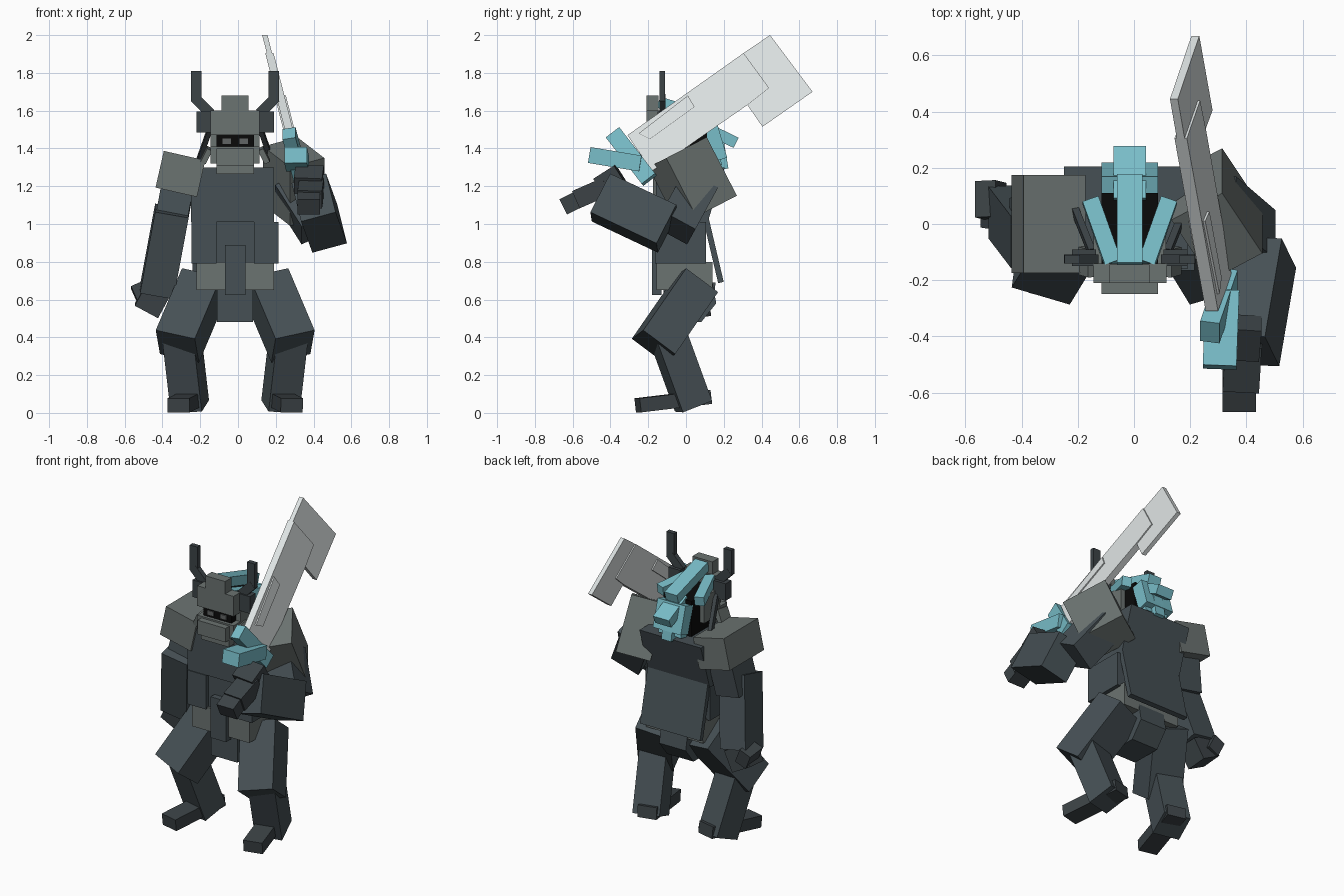
import bpy
from mathutils import Vector

old = bpy.data.objects.get("Cube")
if old:
    bpy.data.objects.remove(old)

MID = -0.015  # body centre line


def material(name, r, g, b):
    m = bpy.data.materials.new(name)
    m.use_nodes = True
    m.diffuse_color = (r, g, b, 1)
    m.node_tree.nodes["Principled BSDF"].inputs["Base Color"].default_value = (r, g, b, 1)
    return m


slate = material("slate armour", .061, .08, .09)
dark = material("dark slate", .045, .056, .062)
grey = material("grey plate", .148, .172, .166)
teal = material("teal cloth", .19, .51, .58)
steel = material("pale steel", .74, .78, .78)
black = material("black face", .003, .003, .003)
eye_grey = material("eye grey", .12, .13, .13)


def mesh(name, verts, faces, mat):
    me = bpy.data.meshes.new(name)
    me.from_pydata(verts, [], faces)
    me.materials.append(mat)
    me.update()
    ob = bpy.data.objects.new(name, me)
    bpy.context.collection.objects.link(ob)
    return ob


def bar(name, start, end, w, d, mat, side=(1, 0, 0)):
    """Box running from start to end; w is measured along the side direction."""
    a, b = Vector(start), Vector(end)
    axis = (b - a).normalized()
    s = Vector(side)
    s = (s - axis * s.dot(axis)).normalized()
    t = axis.cross(s)
    corners = [(-1, -1), (1, -1), (1, 1), (-1, 1)]
    verts = [p + s * (w / 2 * i) + t * (d / 2 * j) for p in (a, b) for i, j in corners]
    sides = [(i, (i + 1) % 4, (i + 1) % 4 + 4, i + 4) for i in range(4)]
    return mesh(name, verts, [(3, 2, 1, 0), (4, 5, 6, 7)] + sides, mat)


def box(name, x, y, z, mat):
    """Upright box from three ranges."""
    cx, cy = sum(x) / 2, sum(y) / 2
    return bar(name, (cx, cy, z[0]), (cx, cy, z[1]), x[1] - x[0], y[1] - y[0], mat)


def prism(name, profile, x_of, half, mat):
    """Side-on outline (y, z) given thickness along x; x_of places it by height."""
    n = len(profile)
    verts = [(x_of(z) + s * half, y, z) for s in (-1, 1) for y, z in profile]
    faces = [tuple(range(n)), tuple(range(2 * n - 1, n - 1, -1))]
    faces += [((i + 1) % n, i, i + n, (i + 1) % n + n) for i in range(n)]
    return mesh(name, verts, faces, mat)


def both(name, start, end, w, d, mat, side=(1, 0, 0)):
    """A bar and its mirror; x is measured from the centre line."""
    for label, k in (("left_", 1), ("right_", -1)):
        a = (MID + k * start[0], start[1], start[2])
        b = (MID + k * end[0], end[1], end[2])
        bar(label + name, a, b, w, d, mat, (side[0], k * side[1], k * side[2]))


# Legs
both("thigh", (.167, .055, .68), (.306, -.172, .352), .22, .212, slate, (.2, .06, .045))
both("shin", (.285, -.10, .42), (.24, .04, .035), .17, .17, slate, (1, .25, 0))
both("foot", (.21, .12, .085), (.30, -.255, .04), .12, .075, dark, (1, .25, 0))

# Torso
prism("chest", [(-.16, 1.3), (.205, 1.3), (.115, 1.01), (-.16, 1.01)],
      lambda z: -.03, .22, slate)
bar("back_skirt", (MID - .01, .105, 1.03), (MID - .01, .185, .69), .43, .03, slate)
box("belly", (-.2, .17), (-.14, .1), (.78, 1.02), slate)
both("belly_plate", (.165, -.03, .79), (.165, -.03, 1.01), .13, .27, slate)
box("belt", (-.22, .19), (-.155, .14), (.65, .8), grey)
prism("crotch", [(-.12, .8), (.12, .8), (.16, .58), (.08, .48), (-.12, .48)],
      lambda z: MID, .095, slate)
box("front_tabard", (-.07, .04), (-.18, -.13), (.625, .89), slate)

# Head
box("neck", (-.1, .07), (-.1, .1), (1.25, 1.36), dark)
box("face", (-.115, .085), (-.19, .11), (1.3, 1.53), black)
both("eye", (.045, -.193, 1.423), (.045, -.193, 1.452), .045, .008, eye_grey)
box("jaw", (-.145, .115), (-.21, -.08), (1.32, 1.41), grey)
box("mouth_guard", (-.115, .085), (-.25, -.12), (1.31, 1.4), grey)
box("chin", (-.115, .085), (-.215, -.12), (1.265, 1.31), grey)
both("cheek_flap", (.135, -.14, 1.4), (.17, -.13, 1.33), .03, .1, grey)
box("helmet_brow", (-.145, .115), (-.21, -.14), (1.47, 1.6), grey)
box("helmet_crest", (-.087, .055), (-.21, -.145), (1.58, 1.68), grey)
both("helmet_side", (.112, -.06, 1.36), (.112, -.06, 1.53), .035, .16, grey)
both("horn_base", (.12, -.12, 1.54), (.205, -.12, 1.54), .06, .11, dark, (0, 1, 0))
both("horn_arm", (.13, -.125, 1.585), (.215, -.125, 1.67), .032, .055, dark, (0, 1, 0))
both("horn_tip", (.205, -.125, 1.65), (.205, -.125, 1.81), .055, .03, dark)
both("helmet_cord", (.135, -.1, 1.5), (.195, .05, 1.33), .025, .03, dark)

# Hair
bar("hair_top", (MID, -.145, 1.645), (MID, .17, 1.55), .09, .06, teal)
both("hair_side", (.06, -.14, 1.57), (.14, .085, 1.53), .06, .06, teal)
bar("hair_knot", (MID, .08, 1.52), (MID, .265, 1.43), .115, .06, teal)
bar("hair_back", (MID, .13, 1.51), (MID, .18, 1.34), .2, .08, teal)
both("hair_strand", (.06, .12, 1.5), (.045, .16, 1.31), .07, .06, teal)
bar("hair_tail", (MID, .17, 1.47), (MID, .2, 1.29), .07, .05, teal)

# Lowered right arm
bar("right_shoulder_pad", (-.327, 0, 1.168), (-.283, 0, 1.362), .225, .35, grey)
bar("right_upper_arm", (-.31, .02, 1.25), (-.36, -.01, .98), .17, .2, slate)
bar("right_forearm", (-.35, -.06, 1.07), (-.43, .045, .64), .18, .19, slate)
bar("right_hand", (-.42, .05, .66), (-.485, .06, .54), .14, .14, dark)
bar("right_fingers", (-.53, .09, .68), (-.49, .08, .59), .08, .13, dark)

# Raised left arm
bar("left_shoulder_pad", (.295, -.045, 1.38), (.295, .115, 1.07), .21, .28, grey,
    (.86, .45, .24))
bar("left_upper_arm", (.28, .06, 1.2), (.42, -.06, .98), .19, .2, slate)
bar("left_forearm", (.46, -.1, .975), (.40, -.45, 1.14), .19, .235, slate, (1, 0, .25))
bar("left_palm", (.38, -.35, 1.27), (.37, -.46, 1.2), .15, .1, dark)
bar("left_hand", (.39, -.42, 1.2), (.38, -.58, 1.13), .13, .1, dark)
bar("left_fingers", (.375, -.53, 1.15), (.375, -.65, 1.09), .12, .09, dark)


# Great sword, leaning inwards as it rises
def lean(z):
    return .295 - .255 * (z - 1.4)


bar("sword_grip", (.305, -.51, 1.365), (.315, -.24, 1.32), .12, .085, teal)
bar("sword_guard", (.27, -.385, 1.48), (.335, -.195, 1.235), .07, .09, teal)
prism("blade", [(-.31, 1.47), (.305, 1.905), (.44, 1.72), (.325, 1.63), (-.18, 1.28)],
      lean, .022, steel)
prism("blade_tip", [(.305, 1.905), (.445, 2.0), (.67, 1.7), (.405, 1.515), (.325, 1.63),
                    (.43, 1.72)], lean, .014, steel)
prism("blade_spine", [(-.25, 1.48), (.01, 1.68), (.045, 1.62), (-.19, 1.45)],
      lean, .03, steel)
